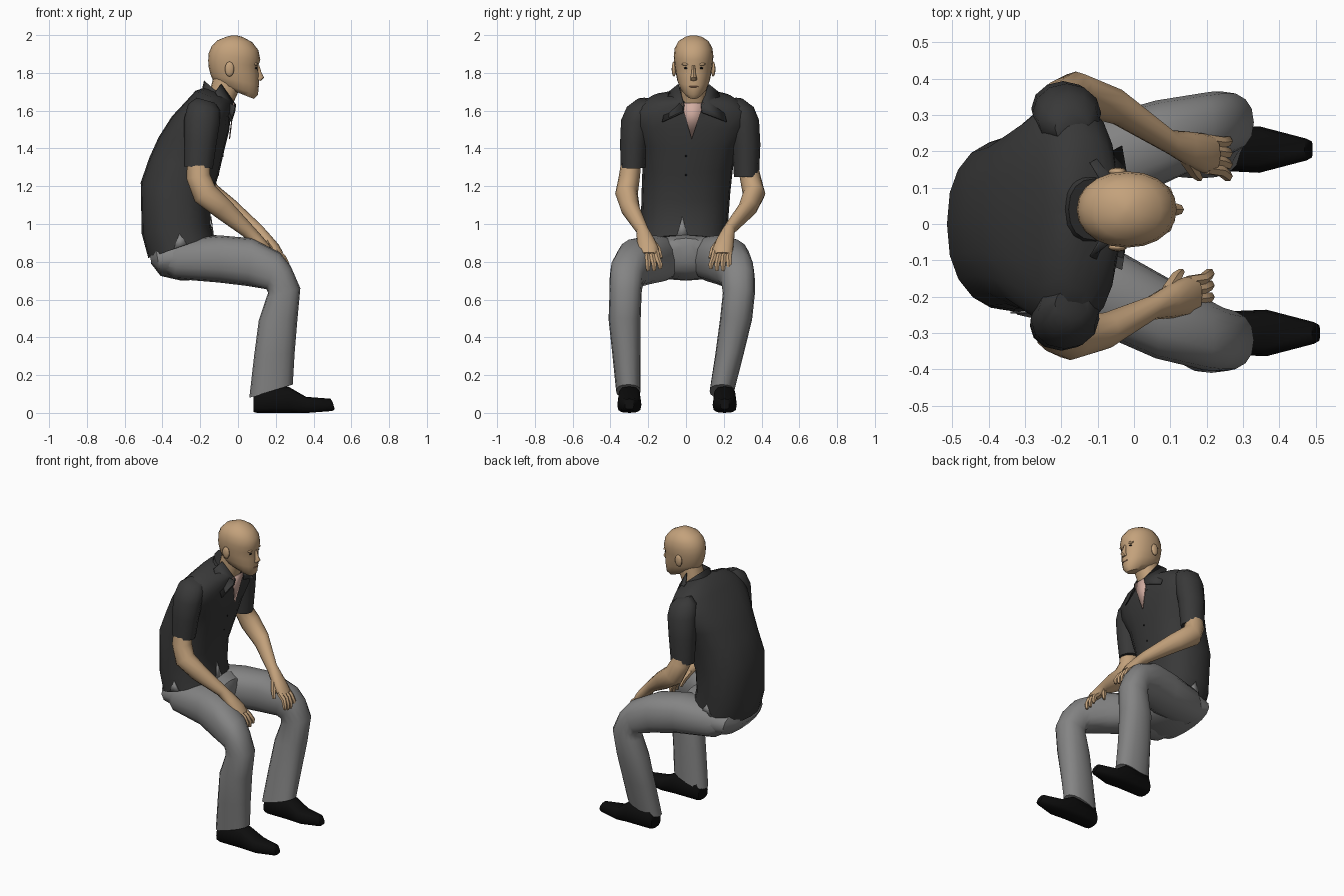
import bpy, bmesh, math
from mathutils import Vector


def mat(name, r, g, b):
    m = bpy.data.materials.new(name)
    m.diffuse_color = (r, g, b, 1)
    return m


SHIRT = mat("charcoal_cloth", .04, .04, .04)
PANTS = mat("grey_cloth", .23, .23, .23)
SKIN = mat("skin", .55, .36, .2)
CHEST = mat("pale_skin", .65, .42, .36)
LIP = mat("lip", .36, .18, .11)
DARK = mat("black", .004, .004, .004)


def finish(name, bm, m, angle=45):
    bmesh.ops.recalc_face_normals(bm, faces=bm.faces)
    me = bpy.data.meshes.new(name)
    bm.to_mesh(me)
    bm.free()
    me.materials.append(m)
    ob = bpy.data.objects.new(name, me)
    bpy.context.collection.objects.link(ob)
    bpy.ops.object.select_all(action='DESELECT')
    ob.select_set(True)
    bpy.context.view_layer.objects.active = ob
    bpy.ops.object.shade_smooth_by_angle(angle=math.radians(angle))
    return ob


def loft(name, rings, m, n=16, p=.85):
    """Ring = back/under point (x,z), front/top point (x,z), centre y, half width."""
    bm = bmesh.new()
    loops = []
    f = lambda v: math.copysign(abs(v) ** p, v) if abs(v) > 1e-6 else 0
    for ax, az, bx, bz, yc, hw in rings:
        mid = Vector(((ax + bx) / 2, yc, (az + bz) / 2))
        half = Vector(((bx - ax) / 2, 0, (bz - az) / 2))
        loop = []
        for i in range(n):
            t = 2 * math.pi * i / n
            loop.append(bm.verts.new(mid + half * f(math.cos(t)) + Vector((0, hw * f(math.sin(t)), 0))))
        loops.append(loop)
    for a, b in zip(loops, loops[1:]):
        for i in range(n):
            j = (i + 1) % n
            bm.faces.new((a[i], a[j], b[j], b[i]))
    bm.faces.new(loops[0])
    bm.faces.new(loops[-1])
    return finish(name, bm, m)


def limb(name, path, m, n=10, flat=1.0):
    """Tube through (x, y, z, radius[, flatness]) points bending in the side plane."""
    rings = []
    for i, q in enumerate(path):
        x, y, z, r = q[:4]
        a, b = path[max(i - 1, 0)], path[min(i + 1, len(path) - 1)]
        dx, dz = b[0] - a[0], b[2] - a[2]
        l = math.hypot(dx, dz)
        nx, nz = -dz / l * r, dx / l * r
        rings.append((x - nx, z - nz, x + nx, z + nz, y, r * (q[4] if len(q) > 4 else flat)))
    return loft(name, rings, m, n, 1)


def panel(name, pts, m, thick=.006):
    bm = bmesh.new()
    bm.faces.new([bm.verts.new(q) for q in pts])
    ob = finish(name, bm, m)
    s = ob.modifiers.new("thickness", 'SOLIDIFY')
    s.thickness, s.offset = thick, 0


def blob(name, c, size, m):
    bm = bmesh.new()
    bmesh.ops.create_uvsphere(bm, u_segments=10, v_segments=6, radius=1)
    for v in bm.verts:
        v.co = Vector((v.co.x * size[0] + c[0], v.co.y * size[1] + c[1], v.co.z * size[2] + c[2]))
    finish(name, bm, m, 80)


# Shirt body
loft("shirt", [(-.475, .82, -.13, .94, -.015, .23), (-.51, .95, -.145, 1.0, -.01, .23),
               (-.515, 1.22, -.145, 1.12, 0, .235), (-.47, 1.35, -.10, 1.27, .01, .24),
               (-.42, 1.46, -.07, 1.4, .02, .265), (-.35, 1.57, -.045, 1.5, .025, .31),
               (-.28, 1.645, -.04, 1.58, .025, .305), (-.225, 1.705, -.038, 1.63, .03, .215),
               (-.17, 1.725, -.035, 1.65, .04, .085)], SHIRT, 20)
loft("collar_band", [(-.2, 1.67, -.035, 1.56, .04, .12), (-.18, 1.76, -.03, 1.63, .04, .085)], SHIRT)
panel("open_neck", [(-.022, -.025, 1.64), (-.022, .095, 1.64), (-.045, .03, 1.45)], CHEST)
for s, side in ((-1, "right"), (1, "left")):
    panel(side + "_collar", [(-.09, .04 + s * .08, 1.74), (-.012, .035 + s * .045, 1.63),
                             (-.018, .035 + s * .05, 1.59), (-.035, .045 + s * .17, 1.54),
                             (-.12, .04 + s * .13, 1.70)], SHIRT)
    panel(side + "_hem_slit", [(-.34, -.015 + s * .229, .868), (-.27, -.015 + s * .229, .892),
                               (-.31, -.012 + s * .229, .95)], PANTS)
panel("front_hem_slit", [(-.13, -.05, .935), (-.13, .01, .935), (-.144, -.02, 1.04)], PANTS)
for x, z in ((-.15, 1.13), (-.105, 1.26), (-.08, 1.36)):
    blob("button", (x, .0, z), (.005, .005, .005), DARK)

# Trousers: seat, then each leg
loft("trouser_seat", [(-.46, .79, -.465, .84, 0, .13), (-.41, .725, -.44, .90, 0, .21),
                      (-.3, .70, -.31, .935, 0, .24), (-.2, .705, -.2, .942, 0, .24),
                      (-.13, .72, -.12, .942, 0, .2), (-.08, .75, -.06, .925, 0, .12),
                      (-.06, .80, -.045, .89, 0, .05)], PANTS)
LEG = [(-.43, .77, -.42, .85), (-.34, .71, -.30, .92), (-.1, .69, -.1, .94), (.05, .672, .07, .925),
       (.15, .655, .22, .85), (.16, .635, .28, .775), (.15, .61, .33, .66), (.11, .49, .315, .5),
       (.085, .3, .3, .32), (.06, .08, .29, .15)]
HALF = [.07, .13, .13, .12, .10, .09, .085, .085, .075, .065]
LEG_Y = {"right": [-.10, -.12, -.17, -.25, -.30, -.315, -.32, -.325, -.315, -.305],
         "left": [.10, .12, .165, .22, .26, .275, .28, .265, .23, .19]}
SHOE = [(.082, .005, .082, .09, .05), (.1, 0, .1, .13, .058), (.27, 0, .265, .14, .06),
        (.37, 0, .36, .085, .064), (.5, .01, .49, .075, .03), (.512, .02, .5, .06, .024)]

# Arms: sleeve, bare arm
SLEEVE = {"right": [(-.17, -.22, 1.655, .05), (-.18, -.24, 1.62, .085), (-.19, -.262, 1.55, .095),
                    (-.2, -.275, 1.43, .086), (-.21, -.28, 1.3, .077)],
          "left": [(-.17, .265, 1.655, .05), (-.18, .285, 1.62, .085), (-.185, .305, 1.55, .095),
                   (-.195, .318, 1.42, .088), (-.2, .32, 1.25, .077)]}
ARM = {"right": [(-.21, -.285, 1.37, .058), (-.21, -.3, 1.25, .064), (-.175, -.315, 1.16, .068),
                 (-.08, -.295, 1.08, .058), (.05, -.23, .965, .038)],
       "left": [(-.2, .32, 1.35, .058), (-.2, .34, 1.25, .064), (-.16, .36, 1.16, .068),
                (-.05, .325, 1.08, .058), (.1, .225, .965, .038)]}

for side, s, dx in (("right", -1, 0), ("left", 1, -.02)):
    loft(side + "_trouser_leg", [r + (y, h) for r, y, h in zip(LEG, LEG_Y[side], HALF)], PANTS)
    foot = -.3 if s < 0 else .205
    loft(side + "_shoe", [(a + dx * (a > .3), b, c + dx * (a > .3), d, foot, h) for a, b, c, d, h in SHOE],
         DARK, 12, .65)
    limb(side + "_sleeve", SLEEVE[side], SHIRT, 12, .86)
    # Arm runs straight into the flat palm
    x, y, z, _ = ARM[side][-1]
    palm = [(x + .05, y - s * .018, z - .05, .034, 1.4), (x + .09, y - s * .03, z - .095, .033, 1.65),
            (x + .12, y - s * .033, z - .13, .024, 2.1)]
    limb(side + "_arm", ARM[side] + palm, SKIN, 12, .88)
    # Four fingers and thumb
    for k in range(4):
        fy = y - s * .033 + (k - 1.5) * .026
        end = fy - s * .012 + (k - 1.5) * .006
        drop = .012 * abs(k - 1.5)
        limb(side + "_finger", [(x + .1, fy, z - .11, .017), (x + .14, fy - s * .006, z - .145, .017),
                                (x + .158, end, z - .18, .015), (x + .158, end, z - .22 + drop, .009)], SKIN, 6)
    limb(side + "_thumb", [(x + .04, y - s * .04, z - .045, .022), (x + .065, y - s * .08, z - .095, .018),
                           (x + .08, y - s * .098, z - .145, .01)], SKIN, 6)

# Head and neck
loft("neck", [(-.17, 1.58, -.045, 1.56, .04, .07), (-.15, 1.70, -.025, 1.64, .04, .068),
              (-.125, 1.8, .02, 1.74, .04, .068)], SKIN)
loft("head", [(-.10, 1.735, .085, 1.662, .04, .045), (-.13, 1.755, .106, 1.685, .04, .07),
              (-.145, 1.79, .11, 1.735, .04, .087), (-.155, 1.83, .11, 1.79, .04, .096),
              (-.158, 1.865, .107, 1.835, .04, .102), (-.155, 1.905, .118, 1.87, .04, .105),
              (-.14, 1.94, .108, 1.92, .04, .1), (-.11, 1.972, .075, 1.963, .04, .08),
              (-.06, 1.992, .025, 1.99, .04, .044), (-.03, 1.999, -.01, 1.999, .04, .012)], SKIN, 20, .95)
loft("nose", [(.09, 1.765, .122, 1.758, .04, .017), (.095, 1.775, .138, 1.775, .04, .017),
              (.095, 1.80, .125, 1.80, .04, .011), (.095, 1.84, .112, 1.84, .04, .008)], SKIN, 8, 1)
blob("mouth", (.106, .04, 1.727), (.006, .026, .004), LIP)
for s, side in ((-1, "right"), (1, "left")):
    blob(side + "_ear", (-.045, .04 + s * .104, 1.82), (.026, .012, .04), SKIN)
    blob(side + "_eye", (.094, .04 + s * .037, 1.825), (.008, .014, .006), DARK)
    blob(side + "_brow", (.093, .04 + s * .04, 1.846), (.013, .024, .008), SKIN)
